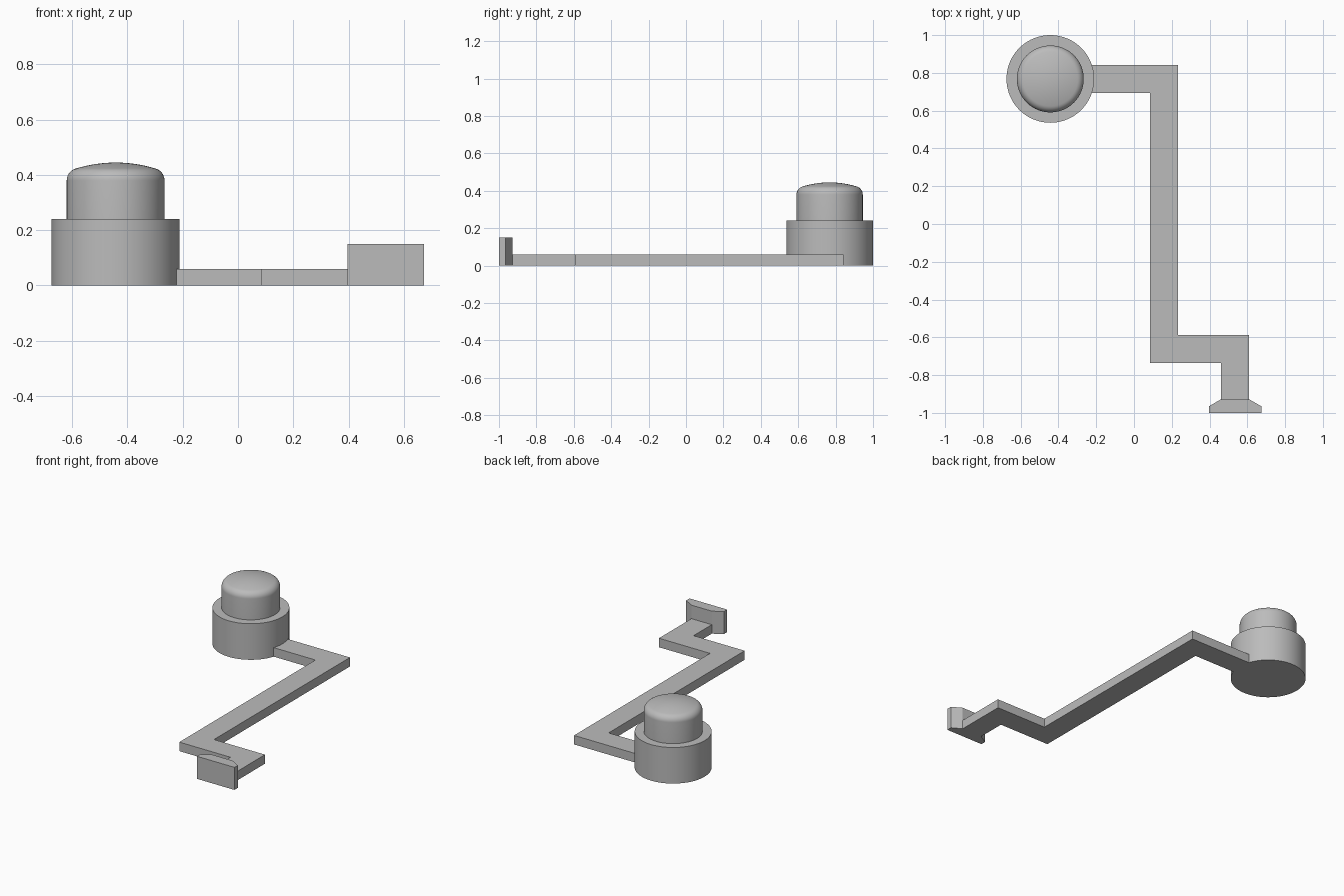
import bpy, bmesh, math

cube = bpy.data.objects.get("Cube")
if cube:
    bpy.data.objects.remove(cube, do_unlink=True)

grey = bpy.data.materials.new("plain_grey")
grey.use_nodes = True
colour = (0.5, 0.5, 0.5, 1)
grey.diffuse_color = colour
grey.node_tree.nodes["Principled BSDF"].inputs["Base Color"].default_value = colour


def finish(bm, name, location=(0, 0, 0), smooth=False):
    bmesh.ops.recalc_face_normals(bm, faces=bm.faces)
    mesh = bpy.data.meshes.new(name)
    bm.to_mesh(mesh)
    bm.free()
    mesh.materials.append(grey)
    obj = bpy.data.objects.new(name, mesh)
    obj.location = location
    bpy.context.collection.objects.link(obj)
    if smooth:
        bpy.ops.object.select_all(action='DESELECT')
        obj.select_set(True)
        bpy.context.view_layer.objects.active = obj
        bpy.ops.object.shade_smooth_by_angle(angle=math.radians(35))
    return obj


def prism(name, outline, height):
    bm = bmesh.new()
    face = bm.faces.new([bm.verts.new((x, y, 0)) for x, y in outline])
    top = bmesh.ops.extrude_face_region(bm, geom=[face])["geom"]
    bmesh.ops.translate(bm, vec=(0, 0, height),
                        verts=[v for v in top if isinstance(v, bmesh.types.BMVert)])
    return finish(bm, name)


def lathe(name, profile, location, steps=96):
    bm = bmesh.new()
    verts = [bm.verts.new((r, 0, z)) for r, z in profile]
    edges = [bm.edges.new(pair) for pair in zip(verts, verts[1:])]
    bmesh.ops.spin(bm, geom=verts + edges, cent=(0, 0, 0), axis=(0, 0, 1),
                   angle=math.tau, steps=steps)
    bmesh.ops.remove_doubles(bm, verts=bm.verts, dist=0.0001)
    return finish(bm, name, location, smooth=True)


# Round housing with a domed push button standing on it
hub = (-0.443, 0.768, 0)
base_r, base_h = 0.232, 0.24
lathe("round_base", [(0, 0), (base_r, 0), (base_r, base_h), (0, base_h)], hub)

button_r, fillet, shoulder, crown = 0.177, 0.045, 0.38, 0.445
profile = [(button_r, base_h)]
lean = math.radians(75)
for i in range(11):
    a = lean * i / 10
    profile.append((button_r - fillet + fillet * math.cos(a), shoulder + fillet * math.sin(a)))
rim_r, rim_z = profile[-1]
for i in range(1, 9):
    t = 1 - i / 8
    profile.append((rim_r * t, crown - (crown - rim_z) * t * t))
lathe("push_button", profile, hub)

# Flat zigzag arm
prism("zigzag_arm", [
    (-0.224, 0.843), (0.234, 0.843), (0.234, -0.587), (0.61, -0.587),
    (0.61, -0.928), (0.46, -0.928), (0.46, -0.737), (0.084, -0.737),
    (0.084, 0.694), (-0.224, 0.694)], 0.06)

# Upright end plate with chamfered back corners
prism("end_plate", [
    (0.397, -1), (0.674, -1), (0.674, -0.965), (0.61, -0.928),
    (0.46, -0.928), (0.397, -0.965)], 0.15)
